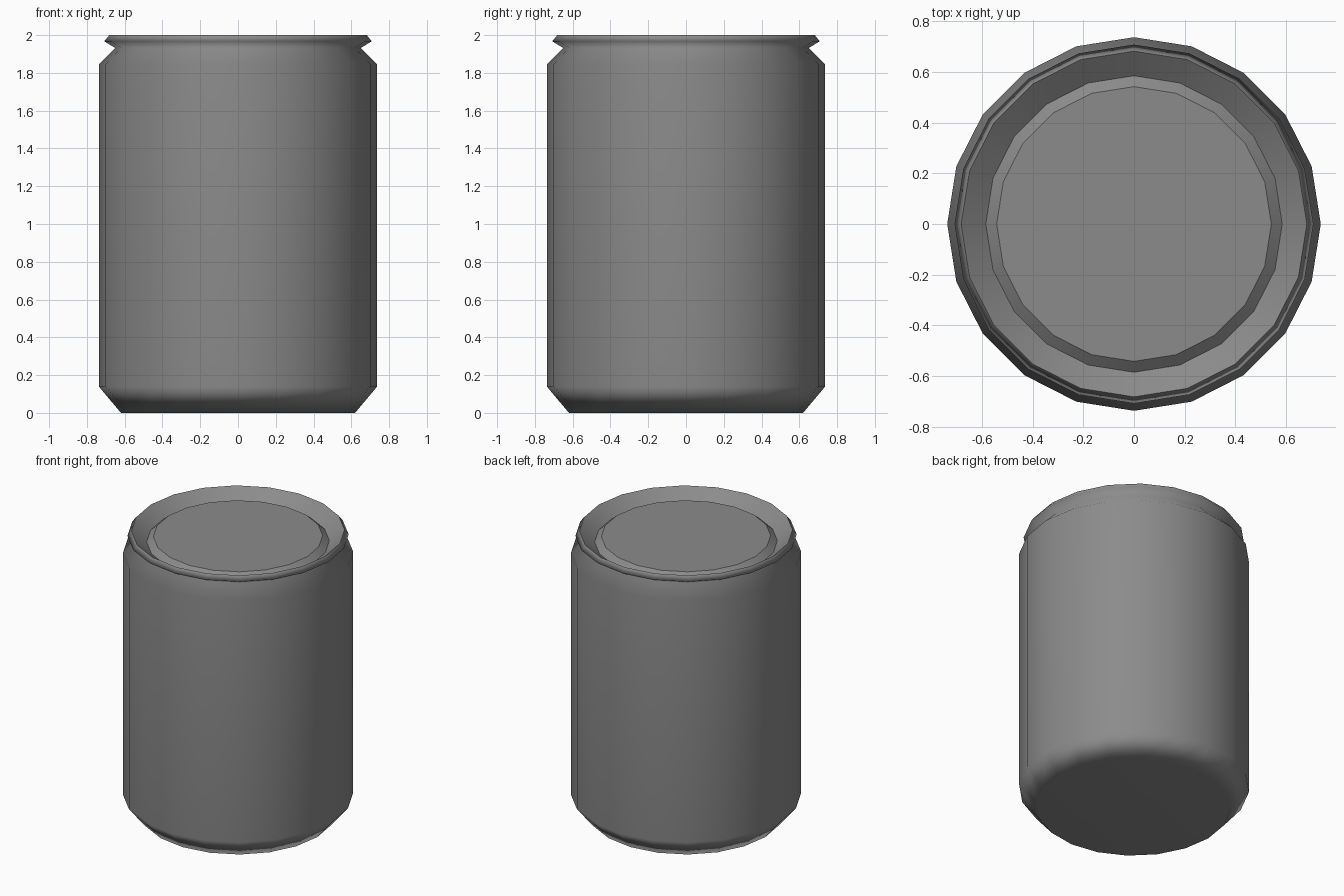
import bpy
import bmesh
from math import cos, sin, pi, radians

if "Cube" in bpy.data.objects:
    bpy.data.objects.remove(bpy.data.objects["Cube"])

SIDES = 20

# Dark grey metal
metal = bpy.data.materials.new("dark_metal")
metal.diffuse_color = (0.26, 0.26, 0.26, 1)
metal.use_nodes = True
metal.node_tree.nodes["Principled BSDF"].inputs["Base Color"].default_value = metal.diffuse_color


def lathe(name, profile, smooth_angle, cap_bottom=False, cap_top=False):
    """Revolve (radius, z) points around z; profile runs bottom-outside-top."""
    bm = bmesh.new()
    rings = [[bm.verts.new((r * cos(2 * pi * i / SIDES), r * sin(2 * pi * i / SIDES), z))
              for i in range(SIDES)] for r, z in profile]
    for a, b in zip(rings, rings[1:]):
        for i in range(SIDES):
            j = (i + 1) % SIDES
            bm.faces.new((a[i], a[j], b[j], b[i]))
    if cap_bottom:
        bm.faces.new(rings[0][::-1])
    if cap_top:
        bm.faces.new(rings[-1])
    mesh = bpy.data.meshes.new(name)
    bm.to_mesh(mesh)
    bm.free()
    mesh.materials.append(metal)
    obj = bpy.data.objects.new(name, mesh)
    bpy.context.collection.objects.link(obj)
    bpy.ops.object.select_all(action='DESELECT')
    obj.select_set(True)
    bpy.context.view_layer.objects.active = obj
    bpy.ops.object.shade_smooth_by_angle(angle=radians(smooth_angle))
    # Large faces dominate the shading, so the side stays evenly lit
    weighted = obj.modifiers.new("weighted_normals", 'WEIGHTED_NORMAL')
    weighted.weight = 50
    weighted.keep_sharp = True
    return obj


# Can wall: chamfered base, straight side, shoulder, neck and rim
lathe("can_body", [(0.62, 0), (0.737, 0.14), (0.737, 1.845), (0.65, 1.932),
                   (0.708, 1.967), (0.682, 2.0)], 150, cap_bottom=True)

# Recessed lid: sloping inner wall, groove and raised centre panel
lathe("can_lid", [(0.682, 2.0), (0.585, 1.923), (0.542, 1.96)], 30, cap_top=True)
